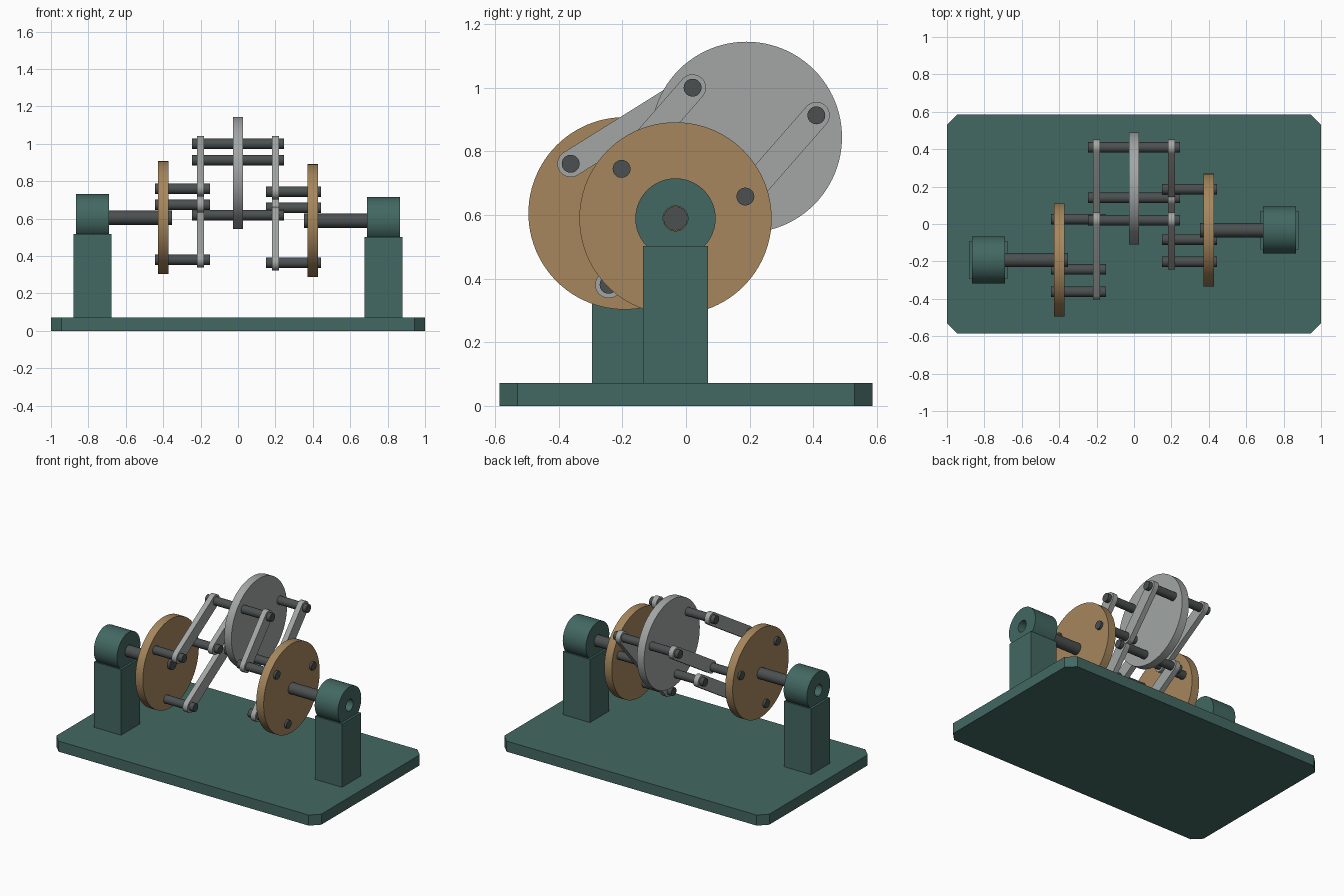
import bpy, bmesh
from math import pi, cos, sin, atan2, radians

if "Cube" in bpy.data.objects:
    bpy.data.objects.remove(bpy.data.objects["Cube"])


def material(name, rgb):
    m = bpy.data.materials.new(name)
    m.diffuse_color = (*rgb, 1)
    m.use_nodes = True
    m.node_tree.nodes["Principled BSDF"].inputs["Base Color"].default_value = m.diffuse_color
    return m


GREEN = material("green_paint", (0.056, 0.138, 0.122))
BRASS = material("brass", (0.38, 0.24, 0.11))
STEEL = material("light_steel", (0.36, 0.38, 0.37))
DARK = material("dark_steel", (0.07, 0.08, 0.08))


def finish(bm, name, mat):
    bmesh.ops.recalc_face_normals(bm, faces=bm.faces)
    me = bpy.data.meshes.new(name)
    bm.to_mesh(me)
    bm.free()
    me.materials.append(mat)
    ob = bpy.data.objects.new(name, me)
    bpy.context.collection.objects.link(ob)
    bpy.ops.object.select_all(action='DESELECT')
    ob.select_set(True)
    bpy.context.view_layer.objects.active = ob
    bpy.ops.object.shade_smooth_by_angle(angle=radians(30))
    return ob


def extrude(name, pts, vec, mat):
    """Solid from a planar outline pushed along vec."""
    bm = bmesh.new()
    face = bm.faces.new([bm.verts.new(p) for p in pts])
    new = bmesh.ops.extrude_face_region(bm, geom=[face], use_keep_orig=True)
    bmesh.ops.translate(bm, vec=vec, verts=[v for v in new["geom"] if isinstance(v, bmesh.types.BMVert)])
    return finish(bm, name, mat)


def circle(x, c, r, n):
    return [(x, c[0] + r * cos(2 * pi * i / n), c[1] + r * sin(2 * pi * i / n)) for i in range(n)]


def rod(name, x0, x1, c, r, mat, n=32):
    """Cylinder along x, centred at c = (y, z)."""
    return extrude(name, circle(x0, c, r, n), (x1 - x0, 0, 0), mat)


def tube(name, x0, x1, c, r_out, r_in, mat, n=48):
    bm = bmesh.new()
    rings = [[bm.verts.new(p) for p in circle(x, c, r, n)]
             for x, r in ((x0, r_out), (x1, r_out), (x1, r_in), (x0, r_in))]
    for k in range(4):
        a, b = rings[k], rings[(k + 1) % 4]
        for i in range(n):
            j = (i + 1) % n
            bm.faces.new((a[i], a[j], b[j], b[i]))
    return finish(bm, name, mat)


def link(name, x, p, q, r=0.042, t=0.036, n=16):
    """Flat bar with round ends from p to q in the yz plane."""
    a = atan2(q[1] - p[1], q[0] - p[0])
    pts = []
    for c, start in ((q, a - pi / 2), (p, a + pi / 2)):
        pts += [(x - t / 2, c[0] + r * cos(start + pi * i / n), c[1] + r * sin(start + pi * i / n))
                for i in range(n + 1)]
    return extrude(name, pts, (t, 0, 0), STEEL)


def pins(c):
    """Three pin centres around a disc centre."""
    return [(c[0] + 0.23 * cos(radians(a)), c[1] + 0.23 * sin(radians(a))) for a in (17.4, 137.4, 257.4)]


TOP = 0.072
MID = (0.19, 0.844)
SIDES = {"left": (-1, (-0.193, 0.605)), "right": (1, (-0.033, 0.589))}

# base plate with clipped corners
X, Y, C = 1.0, 0.586, 0.056
extrude("base_plate", [(-X + C, -Y, 0), (X - C, -Y, 0), (X, -Y + C, 0), (X, Y - C, 0),
                       (X - C, Y, 0), (-X + C, Y, 0), (-X, Y - C, 0), (-X, -Y + C, 0)],
        (0, 0, TOP), GREEN)

# middle disc and its through pins
rod("middle_disc", -0.027, 0.027, MID, 0.3, STEEL, 96)
for i, p in enumerate(pins(MID)):
    rod(f"middle_pin_{i + 1}", -0.245, 0.245, p, 0.028, DARK)

for side, (s, c) in SIDES.items():
    # pedestal, bearing and axle
    h = 0.102
    extrude(f"{side}_pedestal", [(s * 0.778 + dx * h, c[0] + dy * h, TOP - 0.01)
                                 for dx, dy in ((-1, -1), (1, -1), (1, 1), (-1, 1))],
            (0, 0, c[1] - 0.086 - TOP + 0.01), GREEN)
    tube(f"{side}_bearing", s * 0.69, s * 0.865, c, 0.126, 0.039, GREEN)
    rod(f"{side}_axle", s * 0.352, s * 0.81, c, 0.038, DARK)
    # outer disc, pins and links to the middle disc
    rod(f"{side}_disc", s * 0.372, s * 0.428, c, 0.302, BRASS, 96)
    for i, (p, q) in enumerate(zip(pins(c), pins(MID))):
        rod(f"{side}_pin_{i + 1}", s * 0.15, s * 0.443, p, 0.028, DARK)
        link(f"{side}_link_{i + 1}", s * 0.2, p, q)
